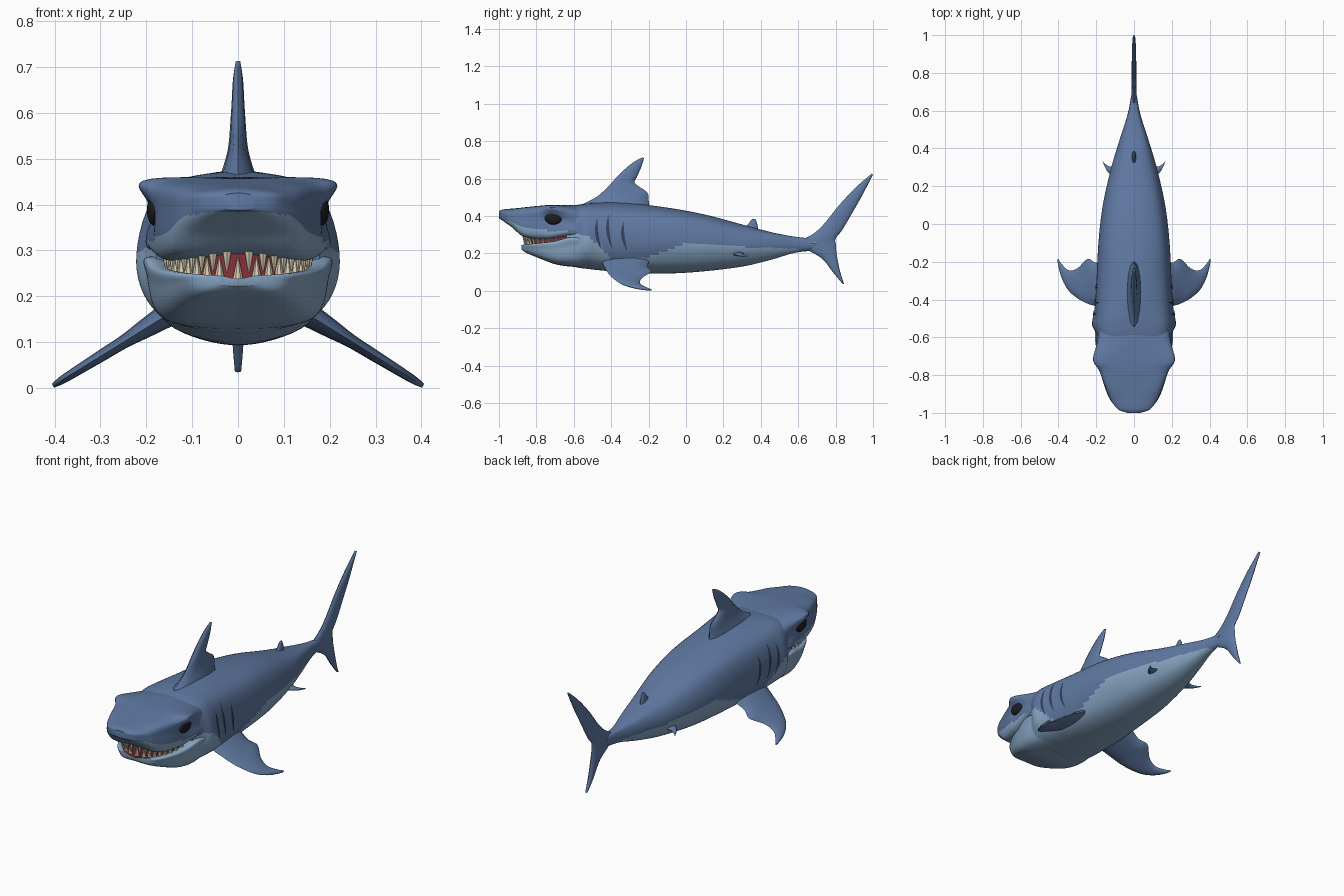
import bpy, bmesh, math
from mathutils import Vector, Matrix
from mathutils.bvhtree import BVHTree

if "Cube" in bpy.data.objects:
    bpy.data.objects.remove(bpy.data.objects["Cube"])


def mat(name, col):
    m = bpy.data.materials.new(name)
    m.diffuse_color = (*col, 1)
    m.use_nodes = True
    m.node_tree.nodes["Principled BSDF"].inputs["Base Color"].default_value = m.diffuse_color
    return m


BLUE = mat("slate_blue", (0.115, 0.19, 0.36))
PALE = mat("pale_belly", (0.25, 0.39, 0.56))
RED = mat("gum_red", (0.25, 0.03, 0.04))
CREAM = mat("tooth_cream", (0.72, 0.62, 0.45))
BLACK = mat("eye_black", (0.012, 0.012, 0.015))
NAVY = mat("gill_navy", (0.035, 0.055, 0.11))


def finish(bm, name, mats, mirror=False, angle=35):
    bmesh.ops.recalc_face_normals(bm, faces=bm.faces)
    me = bpy.data.meshes.new(name)
    bm.to_mesh(me)
    bm.free()
    ob = bpy.data.objects.new(name, me)
    bpy.context.collection.objects.link(ob)
    for m in mats:
        me.materials.append(m)
    bpy.ops.object.select_all(action='DESELECT')
    ob.select_set(True)
    bpy.context.view_layer.objects.active = ob
    bpy.ops.object.shade_smooth_by_angle(angle=math.radians(angle))
    if mirror:
        ob.modifiers.new("mirror", 'MIRROR')
    return ob


def spline(pts, steps, closed=False):
    """Catmull-Rom through a list of Vectors."""
    n, out = len(pts), []
    for i in range(n if closed else n - 1):
        q = [pts[k % n] if closed else pts[min(max(k, 0), n - 1)] for k in range(i - 1, i + 3)]
        for s in range(steps):
            t = s / steps
            out.append(0.5 * (2 * q[1] + (q[2] - q[0]) * t + (2 * q[0] - 5 * q[1] + 4 * q[2] - q[3]) * t * t
                              + (3 * q[1] - q[0] - 3 * q[2] + q[3]) * t ** 3))
    return out if closed else out + [pts[-1].copy()]


def loft(rings, paint=None):
    bm = bmesh.new()
    rows = [[bm.verts.new(p) for p in r] for r in rings]
    n = len(rows[0])
    for a, b in zip(rows, rows[1:]):
        for j in range(n):
            f = bm.faces.new((a[j], a[(j + 1) % n], b[(j + 1) % n], b[j]))
            if paint:
                f.material_index = paint(f.calc_center_median(), j)
    bm.faces.new(rows[0])
    bm.faces.new(rows[-1])
    return bm


def hull(table, steps, paint):
    """Station: y, top z, ridge x z, side x z, low x z, bottom z."""
    rings = []
    for st in spline([Vector(s) for s in table], steps):
        y, zt, rx, rz, sx, sz, lx, lz, zb = st
        half = [(rx, rz), (sx, sz), (lx, lz)]
        keys = [(0, zt)] + half + [(0, zb)] + [(-x, z) for x, z in reversed(half)]
        rings.append(spline([Vector((x, y, z)) for x, z in keys], 8, True))
    return loft(rings, paint)


# Height of the edge between back colour and belly colour along y
EDGE = [(-1, .385), (-.95, .375), (-.88, .34), (-.8, .325), (-.65, .32), (-.53, .30), (-.46, .24),
        (-.4, .17), (-.22, .175), (-.1, .22), (0, .25), (.3, .235), (.6, .225), (.66, .2), (1, .2)]


def countershade(c, j):
    for (y0, z0), (y1, z1) in zip(EDGE, EDGE[1:]):
        if y0 <= c.y <= y1:
            return int(c.z < z0 + (z1 - z0) * (c.y - y0) / (y1 - y0))
    return 0


# Trunk
trunk = hull([
    (-.64, .445, .155, .425, .175, .33, .16, .18, .145),
    (-.58, .460, .165, .432, .200, .29, .165, .16, .125),
    (-.53, .467, .168, .434, .222, .275, .165, .155, .118),
    (-.46, .472, .165, .430, .210, .275, .16, .148, .110),
    (-.33, .472, .160, .418, .200, .27, .15, .138, .099),
    (-.10, .445, .148, .402, .188, .26, .13, .135, .093),
    (.10, .408, .125, .372, .165, .25, .11, .14, .105),
    (.30, .355, .090, .325, .120, .24, .08, .16, .130),
    (.45, .315, .058, .300, .075, .24, .05, .185, .165),
    (.58, .290, .026, .280, .034, .245, .025, .215, .203),
    (.68, .280, .012, .270, .015, .25, .012, .23, .215)], 10, countershade)
trunk_tree = BVHTree.FromBMesh(trunk)
finish(trunk, "trunk", [BLUE, PALE])

# Upper head with snout, brow and upper lip
head = hull([
    (-1.0, .425, .03, .42, .035, .405, .03, .39, .388),
    (-.98, .435, .075, .425, .085, .405, .07, .378, .375),
    (-.93, .440, .105, .43, .125, .395, .11, .345, .340),
    (-.87, .445, .128, .44, .150, .39, .135, .298, .297),
    (-.78, .455, .165, .446, .178, .385, .158, .283, .290),
    (-.72, .458, .207, .452, .182, .385, .172, .286, .290),
    (-.62, .460, .176, .44, .190, .37, .185, .30, .290),
    (-.54, .455, .160, .425, .185, .35, .185, .29, .290)], 9, countershade)
head_tree = BVHTree.FromBMesh(head)
finish(head, "upper_head", [BLUE, PALE])

# Lower jaw, gum-coloured inside
jaw = hull([
    (-.880, .238, .04, .245, .045, .236, .035, .225, .222),
    (-.855, .232, .10, .249, .107, .232, .08, .206, .205),
    (-.78, .222, .145, .256, .153, .225, .12, .178, .173),
    (-.70, .222, .168, .266, .180, .225, .145, .155, .143),
    (-.62, .230, .186, .286, .197, .24, .16, .15, .130),
    (-.52, .250, .180, .28, .198, .25, .15, .15, .125)], 8, lambda c, j: int(j < 6 or j >= 58))
finish(jaw, "lower_jaw", [PALE, RED])


def arch(t, k=1.0):
    """Point on the dental arch, t from -1 to 1."""
    a = t * math.pi / 2
    x = math.copysign(abs(math.sin(a)) ** .75, t) * .16
    return Vector((x * k, -.62 - .245 * k * max(math.cos(a), 0) ** .75, 0))


# Gums
outline = [arch(i / 16, .93) for i in range(-16, 17)]
finish(loft([[p + Vector((0, 0, z)) for p in outline] for z in (.232, .30)]), "gums", [RED])


# Teeth
def teeth(name, count, z_root, z_tip, k):
    bm = bmesh.new()
    for i in range(count):
        t = (2 * (i + .5) / count - 1) * .92
        h = abs(z_tip - z_root)
        turn = Matrix.Rotation(math.pi if z_tip < z_root else 0, 4, 'X')
        p = arch(t, k) + Vector((0, 0, (z_root + z_tip) / 2 + .012 * abs(t) ** 2))
        bmesh.ops.create_cone(bm, cap_ends=True, segments=7, radius1=.0115, radius2=.002, depth=h,
                              matrix=Matrix.Translation(p) @ turn)
    finish(bm, name, [CREAM], angle=30)


teeth("upper_teeth", 18, .300, .252, 1.0)
teeth("lower_teeth", 17, .238, .284, .96)


# Fins: each section is lead a b, trail a b, half thickness
def fin(name, sections, place, normal, mirror=False):
    rings = []
    for la, lb, ta, tb, th in spline([Vector(s) for s in sections], 5):
        ring = []
        for i in range(12):
            a = 2 * math.pi * i / 12
            u = .5 - .5 * math.cos(a)
            ring.append(place(la + (ta - la) * u, lb + (tb - lb) * u) + normal * th * math.sin(a))
        rings.append(ring)
    finish(loft(rings), name, [BLUE], mirror, 40)


def upright(y, z):
    return Vector((0, y, z))


X = Vector((1, 0, 0))
fin("dorsal_fin", [
    (-.60, .44, -.19, .42, .05), (-.49, .495, -.20, .485, .030), (-.445, .53, -.208, .527, .021),
    (-.40, .575, -.272, .575, .017), (-.35, .63, -.262, .61, .014), (-.285, .685, -.24, .66, .011),
    (-.236, .713, -.224, .71, .005)], upright, X)
fin("rear_dorsal_fin", [
    (.28, .33, .39, .31, .016), (.325, .35, .385, .338, .011), (.345, .375, .378, .367, .008),
    (.358, .386, .37, .384, .004)], upright, X)
fin("tail_upper_lobe", [
    (.60, .265, .80, .25, .014), (.68, .305, .80, .28, .014), (.74, .36, .835, .325, .013),
    (.82, .46, .885, .41, .012), (.91, .555, .942, .51, .011), (.993, .627, 1.0, .622, .006)], upright, X)
fin("tail_lower_lobe", [
    (.60, .25, .80, .265, .014), (.66, .213, .803, .22, .014), (.73, .17, .81, .17, .013),
    (.785, .10, .825, .10, .012), (.835, .04, .846, .034, .007)], upright, X)

fin("pectoral_fins", [
    (.13, -.46, .13, -.19, .03), (.205, -.435, .20, -.205, .021), (.25, -.42, .245, -.185, .015),
    (.30, -.393, .30, -.235, .013), (.35, -.348, .345, -.245, .011), (.385, -.28, .38, -.215, .009),
    (.404, -.20, .402, -.183, .005)],
    lambda x, y: Vector((x, y, .162 - .62 * (x - .15))), Vector((.5, 0, .86)), True)
fin("pelvic_fins", [
    (.07, .21, .07, .33, .014), (.115, .25, .12, .305, .010), (.145, .285, .148, .315, .007),
    (.164, .325, .167, .333, .003)],
    lambda x, y: Vector((x, y, .20 - .2 * (x - .1))), Vector((.2, 0, .98)), True)


def surface_x(tree, y, z):
    return tree.ray_cast(Vector((1, y, z)), Vector((-1, 0, 0)))[0].x


# Gill slits: thin crescents hugging the trunk
bm = bmesh.new()
for y0, top, low in ((-.475, .385, .225), (-.415, .405, .225), (-.335, .37, .215)):
    rows = []
    for i in range(13):
        t = i / 12
        z = top + (low - top) * t
        yc = y0 + .02 * t - .012 * math.sin(math.pi * t)
        w = .001 + .008 * math.sin(math.pi * t)
        rows.append([bm.verts.new((surface_x(trunk_tree, y, z) + .004, y, z)) for y in (yc - w, yc + w)])
    for a, b in zip(rows, rows[1:]):
        bm.faces.new((a[0], a[1], b[1], b[0]))
finish(bm, "gill_slits", [NAVY], True)

# Eyes
ey, ez = -.708, .388
bm = bmesh.new()
bmesh.ops.create_uvsphere(bm, u_segments=20, v_segments=12, radius=1, matrix=Matrix.Translation(
    (surface_x(head_tree, ey, ez) - .002, ey, ez)) @ Matrix.Diagonal((.016, .047, .034, 1)))
finish(bm, "eyes", [BLACK], True)
